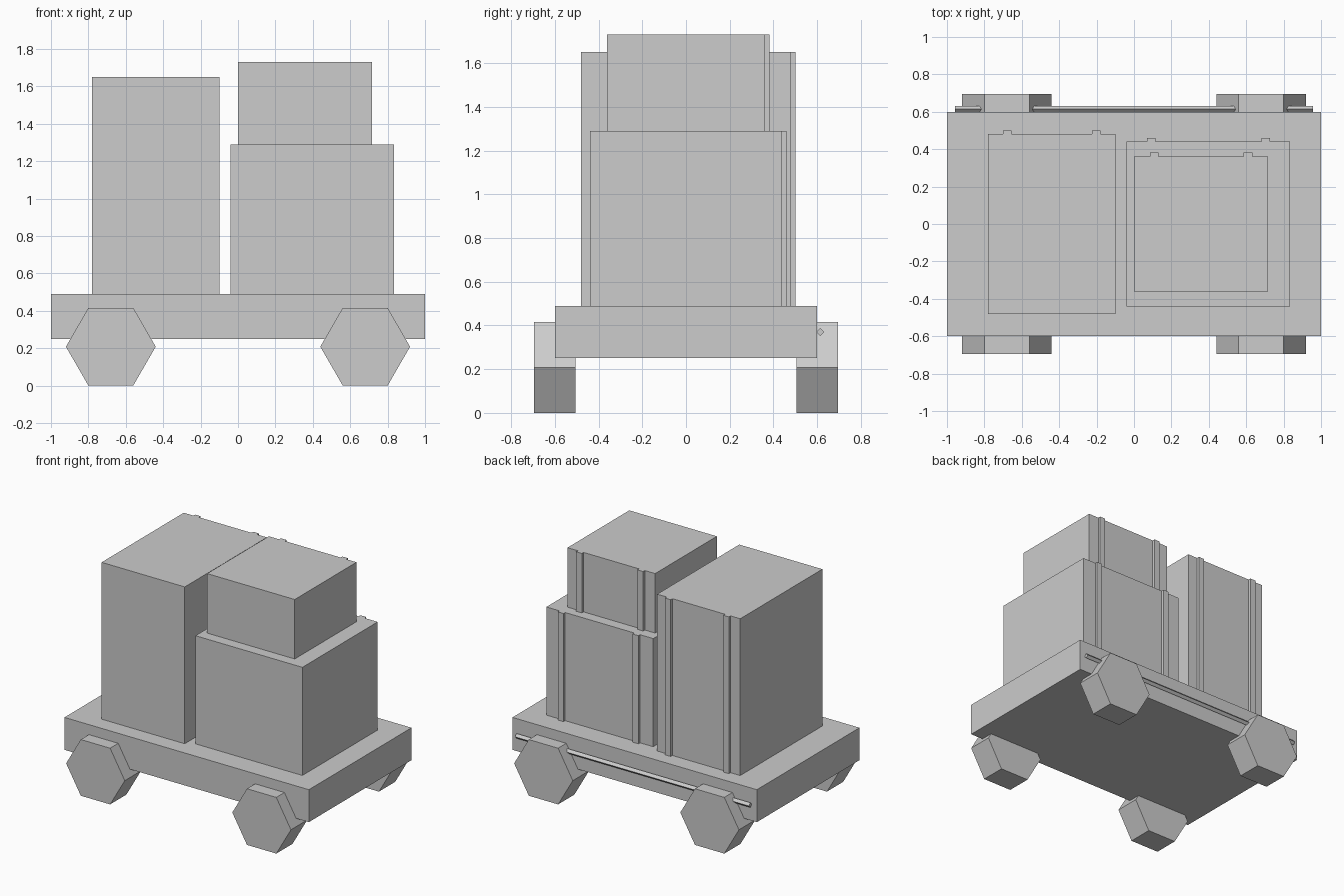
import bpy, bmesh, math

if "Cube" in bpy.data.objects:
    bpy.data.objects.remove(bpy.data.objects["Cube"])

# One plain grey for everything
grey = bpy.data.materials.new("plain grey")
grey.diffuse_color = (0.604, 0.604, 0.604, 1)
grey.use_nodes = True
grey.node_tree.nodes["Principled BSDF"].inputs["Base Color"].default_value = grey.diffuse_color


def prism(name, profile, depth, axis):
    """Extrude a closed profile by depth along x, y or z (profile given in 3D)."""
    bm = bmesh.new()
    face = bm.faces.new([bm.verts.new(p) for p in profile])
    ext = bmesh.ops.extrude_face_region(bm, geom=[face])
    verts = [v for v in ext["geom"] if isinstance(v, bmesh.types.BMVert)]
    bmesh.ops.translate(bm, verts=verts, vec=[depth if a == axis else 0 for a in "xyz"])
    bmesh.ops.recalc_face_normals(bm, faces=bm.faces)
    mesh = bpy.data.meshes.new(name)
    bm.to_mesh(mesh)
    bm.free()
    mesh.materials.append(grey)
    obj = bpy.data.objects.new(name, mesh)
    bpy.context.collection.objects.link(obj)
    return obj


def polygon(n, radius, a0=0.0):
    return [(radius * math.cos(a0 + math.tau * i / n),
             radius * math.sin(a0 + math.tau * i / n)) for i in range(n)]


def crate(name, x0, x1, half_y, z0, z1):
    """Box with two raised vertical straps on its back face."""
    cx, w = (x0 + x1) / 2, x1 - x0
    pts = [(x0, -half_y), (x1, -half_y), (x1, half_y)]
    for side in (1, -1):
        sx = cx + side * 0.35 * w
        pts += [(sx + 0.023, half_y), (sx + 0.023, half_y + 0.02),
                (sx - 0.023, half_y + 0.02), (sx - 0.023, half_y)]
    pts.append((x0, half_y))
    prism(name, [(x, y, z0) for x, y in pts], z1 - z0, "z")


# Flat cart bed
prism("cart_bed", [(-1, -0.6, 0.25), (1, -0.6, 0.25), (1, 0.6, 0.25), (-1, 0.6, 0.25)], 0.24, "z")

# Stacked boxes
crate("tall_box", -0.78, -0.10, 0.48, 0.49, 1.65)
crate("lower_box", -0.04, 0.835, 0.44, 0.49, 1.29)
crate("upper_box", 0.0, 0.717, 0.361, 1.29, 1.73)

# Hexagonal wheels
for end, sx in (("left", -1), ("right", 1)):
    for side, y0 in (("front", -0.695), ("back", 0.505)):
        prism(f"{side}_{end}_wheel",
              [(0.68 * sx + x, y0, 0.208 + z) for x, z in polygon(6, 0.24)], 0.19, "y")

# Thin four-sided rail along the back
prism("back_rail", [(-0.957, 0.614 + y, 0.37 + z) for y, z in polygon(4, 0.018)], 1.914, "x")
